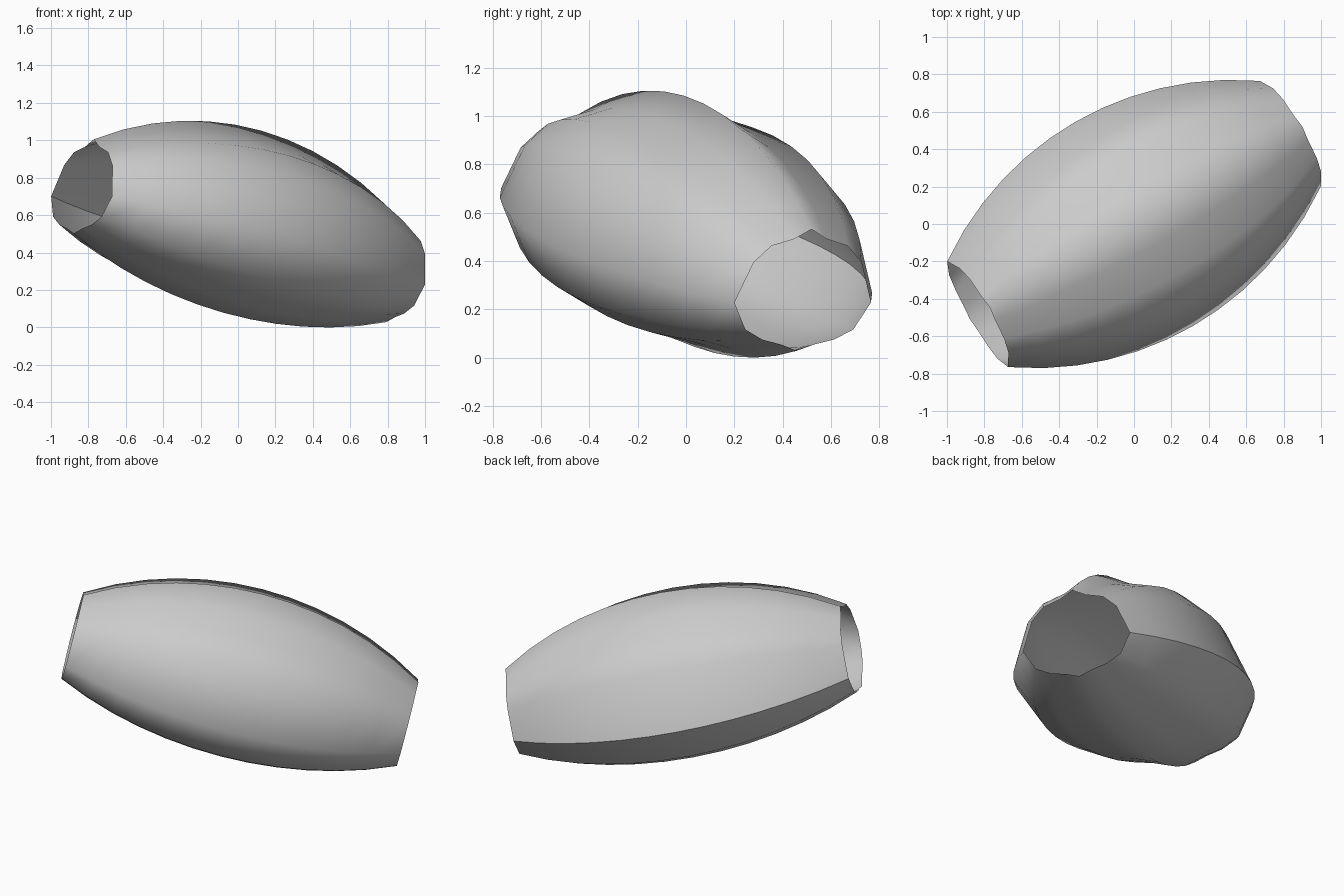
import bpy, bmesh, math
from mathutils import Vector

if "Cube" in bpy.data.objects:
    bpy.data.objects.remove(bpy.data.objects["Cube"])

RINGS, HALF, MID_R, END_R = 12, 0.994, 0.63, 0.326

# half cross-section (side, up) for the near side, from bottom keel to top ridge
half = [(0, -.205), (.08, -.178), (.172, -.157), (.258, -.114), (.326, 0),
        (.257, .172), (.182, .242), (.078, .271), (0, .313)]
corner = 4
mirror = [(-x, y) for x, y in half[1:-1]]
# open section: starts and ends on the far side corner, leaving an unwelded seam
section = mirror[:corner][::-1] + half + mirror[corner - 1:][::-1]

# orientation: long axis turned 30 degrees and dipping slightly to the right
yaw, pitch = math.radians(30), math.radians(13.8)
d = Vector((math.cos(yaw) * math.cos(pitch), math.sin(yaw) * math.cos(pitch), -math.sin(pitch)))
u = d.cross(Vector((0, 0, 1))).normalized()
v = u.cross(d)
centre = Vector((0, 0, .464))

# circular bulge along the length
sag = MID_R - END_R
R = (HALF ** 2 + sag ** 2) / (2 * sag)

bm = bmesh.new()
rows = []
for i in range(RINGS + 1):
    t = HALF * (2 * i / RINGS - 1)
    k = (MID_R - R + math.sqrt(R * R - t * t)) / END_R
    rows.append([bm.verts.new(centre + d * t + u * (a * k) + v * (b * k)) for a, b in section])
for r0, r1 in zip(rows, rows[1:]):
    for j in range(len(section) - 1):
        bm.faces.new((r0[j], r1[j], r1[j + 1], r0[j + 1])).smooth = True

# make the faces point outward
bm.normal_update()
bm.faces.ensure_lookup_table()
f = bm.faces[0]
if f.normal.dot(f.calc_center_median() - centre) < 0:
    bmesh.ops.reverse_faces(bm, faces=bm.faces[:])

me = bpy.data.meshes.new("barrel_shell")
bm.to_mesh(me)
bm.free()
shell = bpy.data.objects.new("barrel_shell", me)
bpy.context.collection.objects.link(shell)

grey = bpy.data.materials.new("light_grey")
grey.diffuse_color = (.6, .6, .6, 1)
grey.use_nodes = True
grey.node_tree.nodes["Principled BSDF"].inputs["Base Color"].default_value = grey.diffuse_color
me.materials.append(grey)
